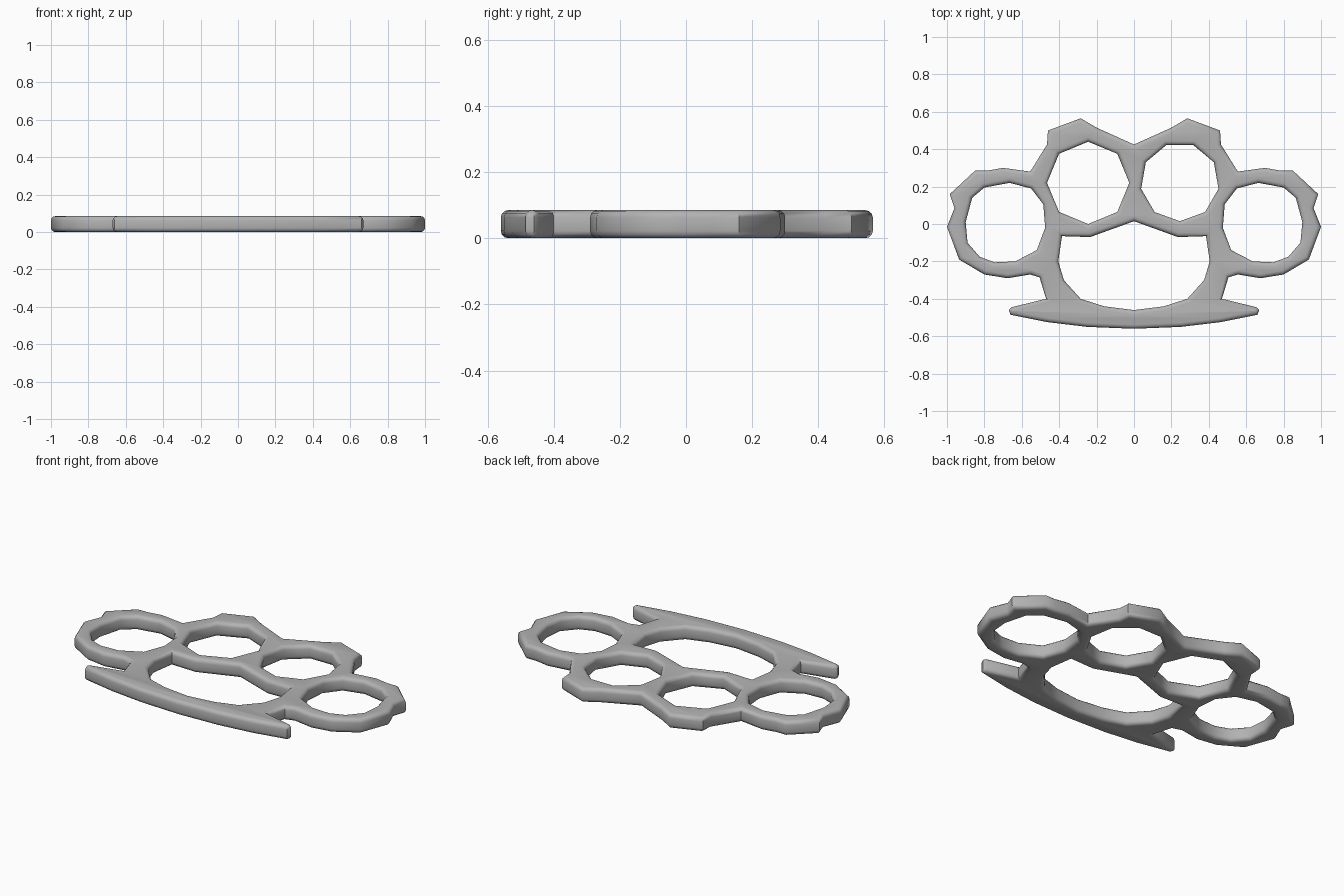
import bpy
import bmesh
from math import sin, cos, radians

THICKNESS = 0.085
ROUNDING = 0.022

if "Cube" in bpy.data.objects:
    bpy.data.objects.remove(bpy.data.objects["Cube"], do_unlink=True)


def make_material(name, colour):
    material = bpy.data.materials.new(name)
    material.use_nodes = True
    material.diffuse_color = colour
    material.node_tree.nodes["Principled BSDF"].inputs["Base Color"].default_value = colour
    return material


def mirrored(points):
    """Flip a loop to the other side of the model."""
    return [(-x, y) for x, y in points]


def symmetric(half):
    """Close a half outline that starts and ends on the centre line."""
    return half + mirrored(half[-2:0:-1])


def polygon(centre_x, centre_y, radius, sides, start):
    """Regular finger hole."""
    angles = [radians(start + 360 * i / sides) for i in range(sides)]
    return [(centre_x + radius * cos(a), centre_y + radius * sin(a)) for a in angles]


def add_loop(curve, points):
    spline = curve.splines.new("POLY")
    spline.points.add(len(points) - 1)
    for point, (x, y) in zip(spline.points, points):
        point.co = (x, y, 0, 1)
    spline.use_cyclic_u = True


def rounded_plate(name, loops, material):
    """Fill the loops, thicken them and round the rims inside the outline."""
    curve = bpy.data.curves.new(name + "_profile", "CURVE")
    curve.dimensions = "2D"
    curve.fill_mode = "BOTH"
    curve.extrude = THICKNESS / 2 - ROUNDING
    curve.bevel_depth = ROUNDING
    curve.bevel_resolution = 2
    curve.offset = -ROUNDING
    for loop in loops:
        add_loop(curve, loop)
    helper = bpy.data.objects.new(name + "_profile", curve)
    bpy.context.collection.objects.link(helper)
    bpy.context.view_layer.update()
    evaluated = helper.evaluated_get(bpy.context.evaluated_depsgraph_get())
    mesh = bpy.data.meshes.new_from_object(evaluated)
    bpy.data.objects.remove(helper, do_unlink=True)

    # Weld the caps to the rims and stand the plate on the ground
    bm = bmesh.new()
    bm.from_mesh(mesh)
    bmesh.ops.remove_doubles(bm, verts=bm.verts, dist=0.0005)
    bmesh.ops.recalc_face_normals(bm, faces=bm.faces)
    bmesh.ops.translate(bm, verts=bm.verts, vec=(0, 0, THICKNESS / 2))
    bm.to_mesh(mesh)
    bm.free()

    mesh.materials.clear()
    mesh.materials.append(material)
    plate = bpy.data.objects.new(name, mesh)
    bpy.context.collection.objects.link(plate)
    bpy.ops.object.select_all(action="DESELECT")
    plate.select_set(True)
    bpy.context.view_layer.objects.active = plate
    bpy.ops.object.shade_smooth_by_angle(angle=radians(50))
    return plate


# Outer outline: knuckle crests, outer ring, neck, then the pointed palm bar
outline = symmetric([
    (0, .425), (.2, .515), (.285, .565), (.46, .5), (.465, .425),
    (.555, .28), (.7, .3), (.785, .285), (.85, .285), (.985, .16),
    (.96, .085), (1, -.015), (.935, -.19), (.8, -.27), (.675, -.29),
    (.555, -.27), (.505, -.285), (.47, -.4), (.655, -.445), (.67, -.46),
    (.66, -.485), (.46, -.525), (.25, -.55), (0, -.56),
])

# Opening between the finger rings and the palm bar
palm_opening = symmetric([
    (0, .015), (.235, -.07), (.385, -.065), (.405, -.2),
    (.375, -.3), (.285, -.4), (.16, -.44), (0, -.46),
])

# Finger holes
outer_hole = [
    (.9, .01), (.865, .14), (.8, .195), (.665, .22), (.55, .19), (.485, .105),
    (.475, -.02), (.52, -.14), (.635, -.2), (.745, -.205), (.825, -.175), (.89, -.1),
]
right_inner_hole = polygon(-.245, .22, .22, 8, 90)
left_inner_hole = polygon(.245, .225, .21, 9, -90)

steel = make_material("grey steel", (.45, .45, .45, 1))
rounded_plate(
    "knuckle_grip",
    [outline, palm_opening, outer_hole, mirrored(outer_hole),
     right_inner_hole, left_inner_hole],
    steel,
)
